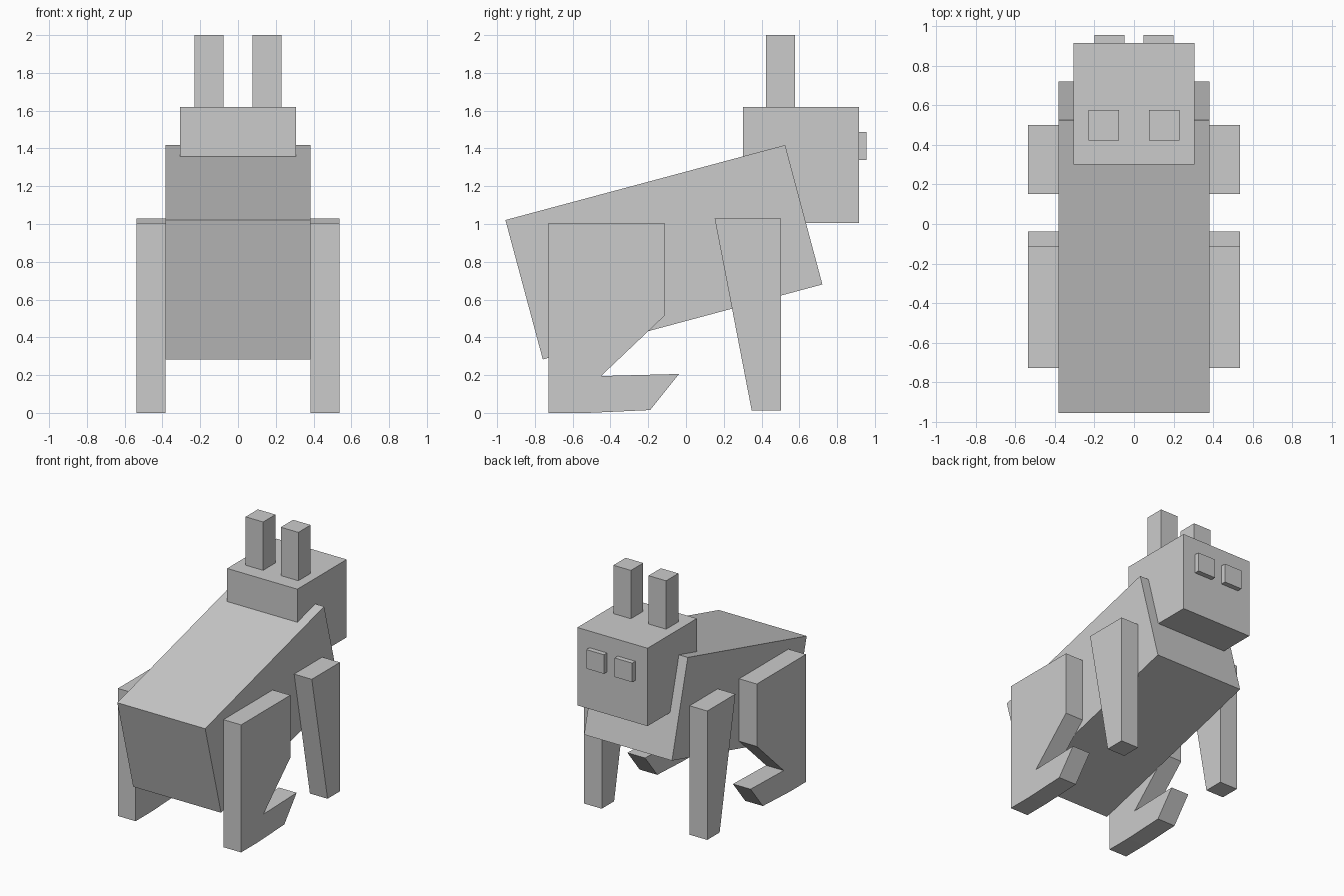
import bpy
import bmesh

if "Cube" in bpy.data.objects:
    bpy.data.objects.remove(bpy.data.objects["Cube"])


def slab(name, profile, x0, x1):
    """Extrude a (y, z) outline along x between x0 and x1."""
    bm = bmesh.new()
    face = bm.faces.new([bm.verts.new((x0, y, z)) for y, z in profile])
    ext = bmesh.ops.extrude_face_region(bm, geom=[face])
    verts = [v for v in ext["geom"] if isinstance(v, bmesh.types.BMVert)]
    bmesh.ops.translate(bm, verts=verts, vec=(x1 - x0, 0, 0))
    bmesh.ops.recalc_face_normals(bm, faces=bm.faces)
    mesh = bpy.data.meshes.new(name)
    bm.to_mesh(mesh)
    bm.free()
    obj = bpy.data.objects.new(name, mesh)
    bpy.context.collection.objects.link(obj)
    return obj


def rect(y0, y1, z0, z1):
    return [(y0, z0), (y1, z0), (y1, z1), (y0, z1)]


def pair(name, profile, x0, x1):
    """Slab on the right, mirrored to the left."""
    obj = slab(name, profile, x0, x1)
    obj.modifiers.new("Mirror", 'MIRROR').use_mirror_merge = False


# Tilted body and head
slab("body", [(-0.956, 1.021), (0.525, 1.418), (0.722, 0.68), (-0.758, 0.283)], -0.383, 0.383)
slab("head", rect(0.302, 0.916, 1.005, 1.619), -0.306, 0.306)

# Ears and eyes
pair("ears", rect(0.423, 0.576, 1.619, 2.0), 0.077, 0.23)
pair("eyes", rect(0.916, 0.955, 1.338, 1.488), 0.047, 0.2)

# Tapered legs at the head end
pair("front_legs", [(0.152, 1.028), (0.502, 1.028), (0.502, 0.012), (0.348, 0.012)], 0.383, 0.537)

# Bent haunches with feet
pair("hind_legs", [(-0.728, 1.005), (-0.115, 1.005), (-0.115, 0.513), (-0.45, 0.195),
                   (-0.037, 0.206), (-0.19, 0.015), (-0.52, 0.0), (-0.728, 0.0)], 0.383, 0.537)
